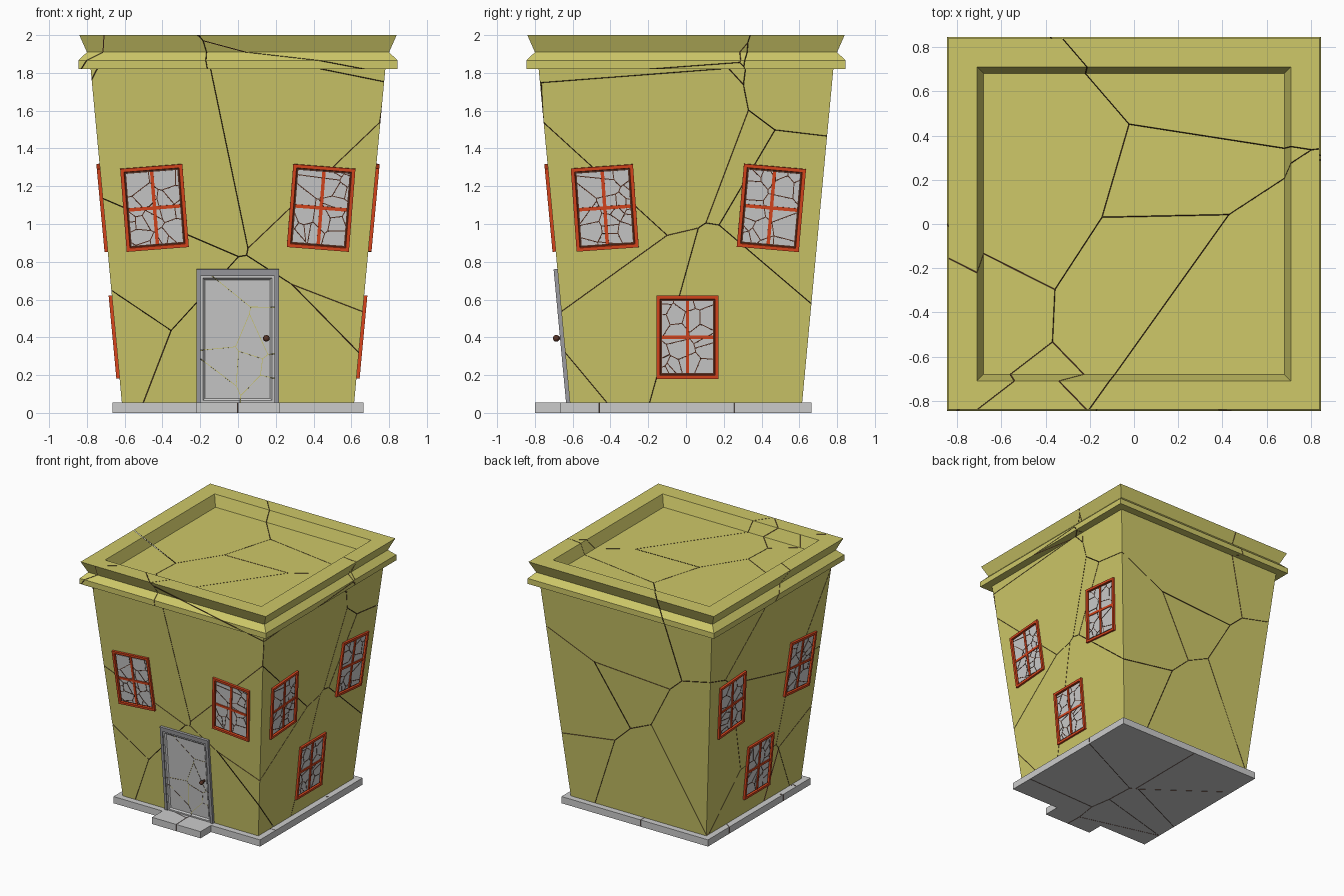
import bpy, bmesh, math, random
from mathutils import Matrix, Vector

if "Cube" in bpy.data.objects:
    bpy.data.objects.remove(bpy.data.objects["Cube"])

random.seed(7)
Z0, BASE, TOP, ZT = 0.055, 0.615, 0.78, 1.82
TILT = math.atan2(TOP - BASE, ZT - Z0)


def material(name, rgb):
    m = bpy.data.materials.new(name)
    m.diffuse_color = (*rgb, 1)
    m.use_nodes = True
    m.node_tree.nodes["Principled BSDF"].inputs["Base Color"].default_value = m.diffuse_color
    return m


YELLOW = material("yellow_plaster", (0.62, 0.58, 0.14))
RED = material("red_paint", (0.70, 0.06, 0.012))
BROWN = material("crack_brown", (0.10, 0.035, 0.02))
TRIM = material("dark_trim", (0.33, 0.33, 0.35))


def finish(bm, name, mats=(), matrix=Matrix()):
    bmesh.ops.recalc_face_normals(bm, faces=bm.faces)
    me = bpy.data.meshes.new(name)
    bm.to_mesh(me)
    bm.free()
    for m in mats:
        me.materials.append(m)
    ob = bpy.data.objects.new(name, me)
    ob.matrix_world = matrix
    bpy.context.collection.objects.link(ob)
    return ob


def box(bm, lo, hi):
    """Axis-aligned box; returns its front (+w) face."""
    lo, hi = Vector(lo), Vector(hi)
    mat = Matrix.Translation((lo + hi) / 2) @ Matrix.Diagonal((*(hi - lo), 1))
    verts = bmesh.ops.create_cube(bm, size=1, matrix=mat)["verts"]
    faces = {f for v in verts for f in v.link_faces}
    return max(faces, key=lambda f: f.calc_center_median().z)


def extrude_outline(points, h0, h1):
    bm = bmesh.new()
    f = bm.faces.new([bm.verts.new((x, y, h0)) for x, y in points])
    new = bmesh.ops.extrude_face_region(bm, geom=[f])["geom"]
    for v in new:
        if isinstance(v, bmesh.types.BMVert):
            v.co.z = h1
    return bm


def square_stack(levels):
    """Closed solid through square rings given as (half width, z)."""
    bm = bmesh.new()
    rings = [[bm.verts.new((sx * r, sy * r, z)) for sx, sy in
              ((-1, -1), (1, -1), (1, 1), (-1, 1))] for r, z in levels]
    for a, b in zip(rings, rings[1:]):
        for i in range(4):
            j = (i + 1) % 4
            bm.faces.new((a[i], a[j], b[j], b[i]))
    bm.faces.new(rings[0][::-1])
    bm.faces.new(rings[-1])
    bmesh.ops.recalc_face_normals(bm, faces=bm.faces)
    return bm


def shatter(src, seeds, gap):
    """Cut a solid into Voronoi shards with hairline gaps; cuts use slot 1."""
    out = bmesh.new()
    for s in seeds:
        bm = src.copy()
        for t in seeds:
            if t is s or not bm.verts:
                continue
            n = (t - s).normalized()
            cut = bmesh.ops.bisect_plane(
                bm, geom=bm.verts[:] + bm.edges[:] + bm.faces[:], dist=1e-6,
                plane_co=(s + t) / 2 - n * gap / 2, plane_no=n, clear_outer=True)
            edges = [e for e in cut["geom_cut"]
                     if isinstance(e, bmesh.types.BMEdge) and e.is_boundary]
            if edges:
                for f in bmesh.ops.holes_fill(bm, edges=edges)["faces"]:
                    f.material_index = 1
        bmesh.ops.recalc_face_normals(bm, faces=bm.faces)
        me = bpy.data.meshes.new("shard")
        bm.to_mesh(me)
        bm.free()
        out.from_mesh(me)
        bpy.data.meshes.remove(me)
    src.free()
    return out


def scatter(n, lo, hi):
    return [Vector([random.uniform(a, b) for a, b in zip(lo, hi)]) for _ in range(n)]


def wall(angle):
    """Matrix of a leaning wall: u across, v up the slope, w outward."""
    return (Matrix.Rotation(angle, 4, 'Z') @ Matrix.Translation((0, -BASE, Z0))
            @ Matrix.Rotation(math.pi / 2 + TILT, 4, 'X'))


# cracked walls, cornice and sunken roof
body = square_stack([(BASE, Z0), (TOP, ZT), (0.845, ZT), (0.845, 1.865), (0.80, 1.91),
                     (0.84, 2.0), (0.71, 2.0), (0.68, 1.91)])
finish(shatter(body, scatter(26, (-.75, -.75, .1), (.75, .75, 1.95)), 0.003),
       "walls_and_cornice", (YELLOW, BROWN))

# foundation slab with door step
slab = extrude_outline([(-.665, -.665), (-.22, -.665), (-.22, -.80), (.22, -.80),
                        (.22, -.665), (.665, -.665), (.665, .665), (-.665, .665)], 0, Z0)
finish(shatter(slab, scatter(8, (-.6, -.7, .02), (.6, .6, .03)), 0.003),
       "foundation", (None, BROWN))


# windows: recessed frame, glazing bars and cracked panes
def window(name, angle, u, z, roll):
    v = (z - Z0) / math.cos(TILT)
    m = wall(angle) @ Matrix.Translation((u, v, 0)) @ Matrix.Rotation(math.radians(roll), 4, 'Z')
    W, H = 0.165, 0.221
    bm = bmesh.new()
    front = box(bm, (-W, -H, -.02), (W, H, .017))
    bmesh.ops.inset_region(bm, faces=[front], thickness=0.026)
    bmesh.ops.inset_region(bm, faces=[front], thickness=0.004, depth=-0.014)
    front.material_index = 1
    box(bm, (-.009, -H + .027, 0), (.009, H - .027, .013))
    box(bm, (-W + .027, -.009, 0), (W - .027, .009, .0125))
    finish(bm, name + "_frame", (RED, BROWN), m)
    pane = bmesh.new()
    box(pane, (-W + .029, -H + .029, .001), (W - .029, H - .029, .006))
    finish(shatter(pane, scatter(20, (-W, -H, .003), (W, H, .004)), 0.005),
           name + "_panes", (None, BROWN), m)


window("front_left_window", 0, -.442, 1.086, 4.5)
window("front_right_window", 0, .440, 1.086, -4.5)
for side, ang in (("right", math.pi / 2), ("left", -math.pi / 2)):
    window(side + "_upper_window_a", ang, -.43, 1.086, 4)
    window(side + "_upper_window_b", ang, .452, 1.086, -5)
    window(side + "_lower_window", ang, .008, .402, 0)

# door surround
front = wall(0)
surround = extrude_outline([(-.22, 0), (-.198, 0), (-.198, .675), (.192, .675), (.192, 0),
                            (.216, 0), (.216, .71), (-.22, .71)], -.02, .02)
finish(surround, "door_surround", (TRIM,), front)

# cracked door leaf with sunken panel
leaf = bmesh.new()
f = box(leaf, (-.198, 0, -.02), (.192, .675, .012))
bmesh.ops.inset_region(leaf, faces=[f], thickness=0.018)
bmesh.ops.inset_region(leaf, faces=[f], thickness=0.014, depth=-0.010)
finish(shatter(leaf, scatter(9, (-.2, 0, -.005), (.2, .68, 0)), 0.003),
       "door", (None, BROWN), front)

# door knob on a short stem
knob = bmesh.new()
bmesh.ops.create_uvsphere(knob, u_segments=10, v_segments=6, radius=0.018,
                          matrix=Matrix.Translation((.15, .345, .04)))
bmesh.ops.create_cone(knob, cap_ends=True, segments=8, radius1=.009, radius2=.009, depth=.04,
                      matrix=Matrix.Translation((.15, .345, .02)))
finish(knob, "door_knob", (BROWN,), front)
